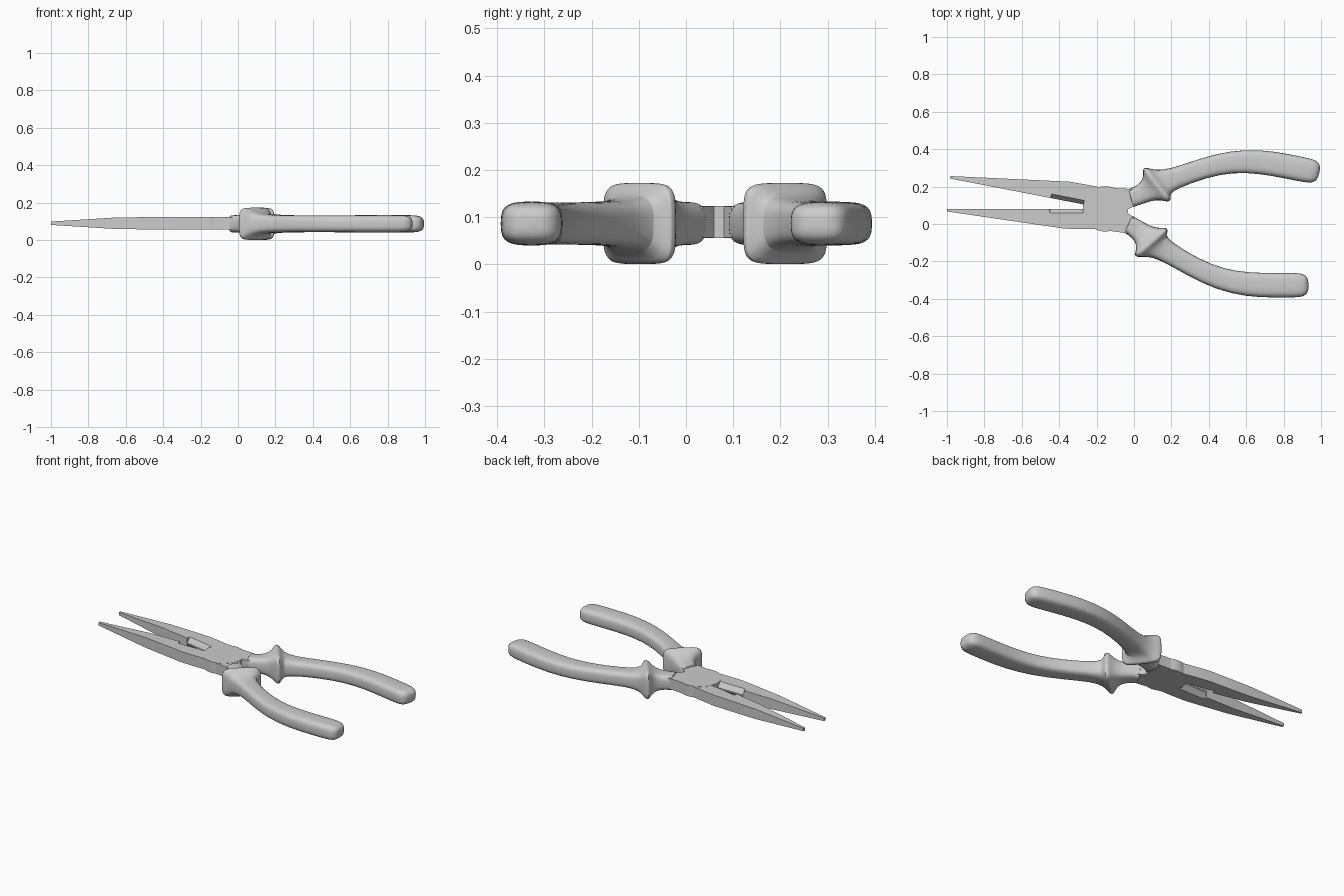
import bpy, bmesh
from math import cos, sin, pi, radians, copysign
from mathutils import Matrix, Vector

if "Cube" in bpy.data.objects:
    bpy.data.objects.remove(bpy.data.objects["Cube"])

ZC = 0.0865                      # mid-plane height
PIVOT = Vector((-0.153, 0.081, 0))
FLIP = (Matrix.Translation(PIVOT) @ Matrix.Rotation(radians(-11), 4, 'Z')
        @ Matrix.Diagonal((1, -1, 1, 1)) @ Matrix.Translation(-PIVOT))


def loft(name, rings, matrix, subsurf=0, angle=35):
    """Skin a list of equal-length point rings, with capped ends."""
    bm = bmesh.new()
    loops = [[bm.verts.new(p) for p in ring] for ring in rings]
    n = len(loops[0])
    for a, b in zip(loops, loops[1:]):
        for i in range(n):
            j = (i + 1) % n
            bm.faces.new((a[i], a[j], b[j], b[i]))
    bm.faces.new(loops[0])
    bm.faces.new(loops[-1])
    bm.transform(matrix)
    bmesh.ops.recalc_face_normals(bm, faces=bm.faces)
    return finish(name, bm, subsurf, angle)


def finish(name, bm, subsurf=0, angle=35):
    mesh = bpy.data.meshes.new(name)
    bm.to_mesh(mesh)
    bm.free()
    ob = bpy.data.objects.new(name, mesh)
    bpy.context.collection.objects.link(ob)
    if subsurf:
        mod = ob.modifiers.new("smooth", 'SUBSURF')
        mod.levels = mod.render_levels = subsurf
    bpy.ops.object.select_all(action='DESELECT')
    ob.select_set(True)
    bpy.context.view_layer.objects.active = ob
    bpy.ops.object.shade_smooth_by_angle(angle=radians(angle))
    return ob


def grip_ring(x, y, deg, hw, hh, power=3.2):
    """Rounded-rectangle section across the grip direction."""
    a = radians(deg)
    pts = []
    for i in range(24):
        t = 2 * pi * i / 24
        u = copysign(abs(cos(t)) ** (2 / power), cos(t)) * hw
        v = copysign(abs(sin(t)) ** (2 / power), sin(t)) * hh
        pts.append((x - sin(a) * u, y + cos(a) * u, ZC + v))
    return pts


def jaw_ring(x, lo, hi, h, chamfer=0.001, edge=None):
    """Jaw section; chamfer and edge shape the inner cutting blade."""
    e = h if edge is None else edge
    return [(x, y, ZC + 0.003 + z) for y, z in (
        (lo, -h), (hi - chamfer, -h), (hi, -e), (hi, e), (hi - chamfer, h), (lo, h))]


# jaw: needle nose, blade recess, pivot body and tang
JAW = [
    (-1.0, 0.067, 0.080, 0.009), (-0.65, 0.016, 0.080, 0.031),
    (-0.451, -0.013, 0.080, 0.033), (-0.45, -0.013, 0.080, 0.033, 0.022, 0.004),
    (-0.37, -0.025, 0.080, 0.033, 0.022, 0.004), (-0.272, -0.027, 0.080, 0.033, 0.022, 0.004),
    (-0.271, -0.027, 0.080, 0.033), (-0.20, -0.027, 0.080, 0.033),
    (-0.05, -0.048, 0.070, 0.033), (0.0, -0.055, 0.035, 0.033),
]
# grip: x, y, heading, half width, half height
GRIP = [
    (-0.031, -0.001, -25, 0.049, 0.045), (-0.029, -0.002, -25, 0.050, 0.046),
    (-0.025, -0.004, -25, 0.050, 0.046), (0.025, -0.036, -32, 0.052, 0.047),
    (0.060, -0.068, -43, 0.066, 0.060), (0.080, -0.086, -48, 0.098, 0.080, 4.5),
    (0.087, -0.093, -49, 0.111, 0.087, 5), (0.097, -0.103, -49, 0.111, 0.087, 5),
    (0.104, -0.109, -48, 0.102, 0.080, 4.5), (0.120, -0.120, -44, 0.074, 0.058),
    (0.175, -0.146, -37, 0.056, 0.047), (0.310, -0.229, -32, 0.054, 0.045),
    (0.460, -0.297, -20, 0.059, 0.045), (0.610, -0.325, -7, 0.065, 0.046),
    (0.750, -0.328, 0, 0.066, 0.047), (0.870, -0.327, 1, 0.066, 0.047),
    (0.905, -0.327, 1, 0.061, 0.044), (0.926, -0.327, 1, 0.045, 0.034),
    (0.933, -0.327, 1, 0.022, 0.016),
]

for side, matrix in (("lower", Matrix.Identity(4)), ("upper", FLIP)):
    loft(side + "_jaw", [jaw_ring(*s) for s in JAW], matrix, angle=20)
    loft(side + "_grip", [grip_ring(*s) for s in GRIP], matrix, subsurf=1, angle=50)

# pivot disc joining the two halves
bm = bmesh.new()
bmesh.ops.create_cone(bm, cap_ends=True, segments=48, radius1=0.121, radius2=0.121,
                      depth=0.068, matrix=Matrix.Translation(PIVOT + Vector((0, 0, ZC + 0.003))))
finish("pivot_disc", bm)
